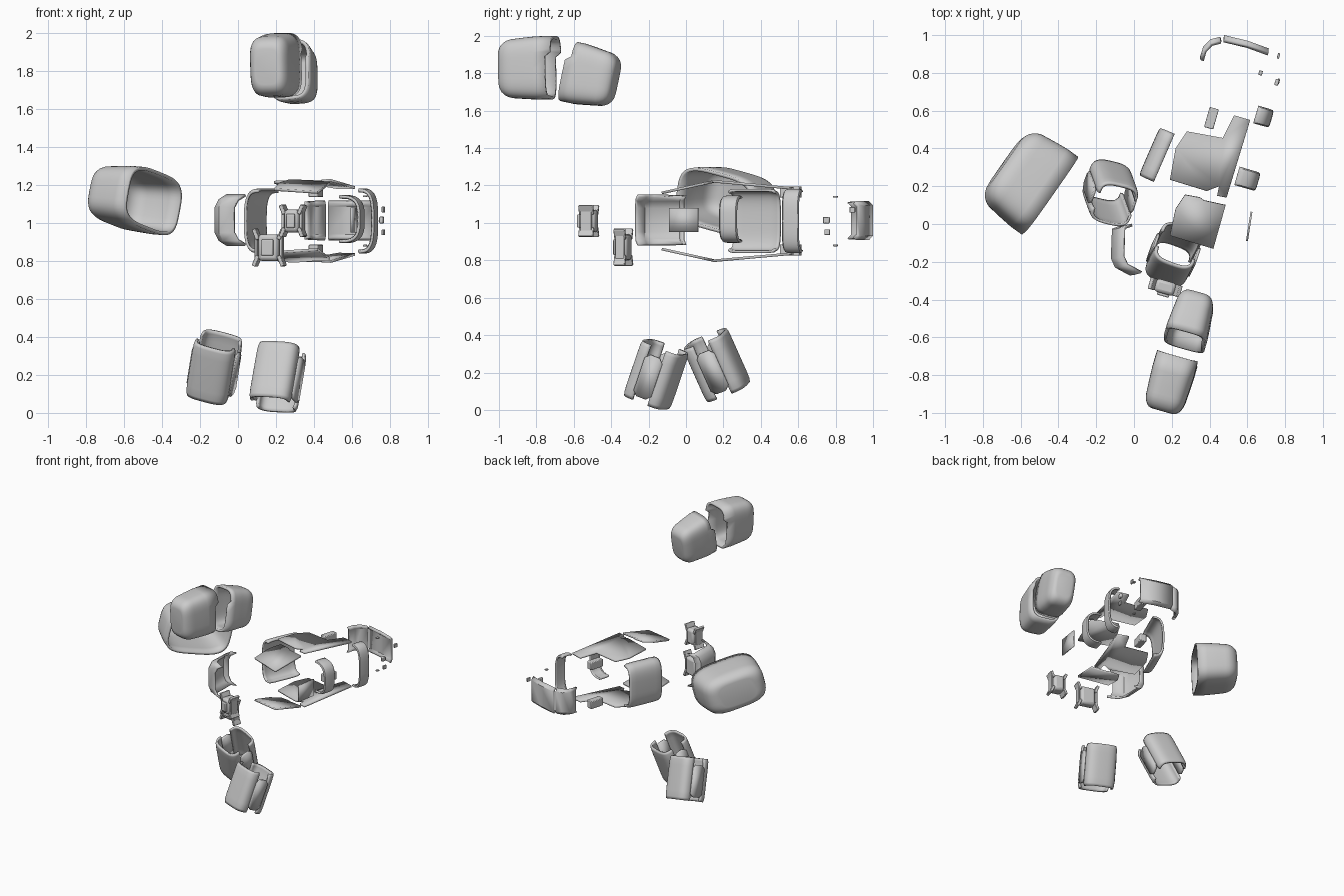
import bpy, bmesh, math
from mathutils import Vector, Matrix

if "Cube" in bpy.data.objects:
    bpy.data.objects.remove(bpy.data.objects["Cube"])

MID = 1.01  # height of the torso's mirror plane


def frame(loc, y, z):
    """Matrix with depth axis y and approximate height axis z."""
    y = Vector(y).normalized()
    x = y.cross(Vector(z)).normalized()
    z = x.cross(y)
    m = Matrix((x, y, z)).transposed().to_4x4()
    m.translation = loc
    return m


def make(name, verts, faces, m=None, thick=0.0, bevel=0.0):
    me = bpy.data.meshes.new(name)
    me.from_pydata([tuple(v) for v in verts], [], faces)
    bm = bmesh.new()
    bm.from_mesh(me)
    bmesh.ops.recalc_face_normals(bm, faces=bm.faces)
    bm.to_mesh(me)
    bm.free()
    ob = bpy.data.objects.new(name, me)
    bpy.context.collection.objects.link(ob)
    if m:
        ob.matrix_world = m
    if thick:
        s = ob.modifiers.new("thickness", 'SOLIDIFY')
        s.thickness, s.offset = thick, 0
    if bevel:
        b = ob.modifiers.new("bevel", 'BEVEL')
        b.width, b.segments = bevel, 2
    bpy.ops.object.select_all(action='DESELECT')
    bpy.context.view_layer.objects.active = ob
    ob.select_set(True)
    bpy.ops.object.shade_smooth_by_angle(angle=math.radians(35))
    return ob


def sup(t, a, b, n):
    c, s = math.cos(t), math.sin(t)
    return (a * math.copysign(abs(c) ** (2 / n), c), b * math.copysign(abs(s) ** (2 / n), s))


def cup(name, m, w, h, d, lip=0.0, taper=0.94, n=4.0, thick=0.018):
    """Rounded box shell, open at local y = 0."""
    N, verts, faces = 48, [], []
    prof = [(0, 1), (0.25, 1), (0.5, (1 + taper) / 2), (0.7, taper)]
    r = 0.3
    prof += [(0.7 + r * math.sin(a), taper - 0.36 * (1 - math.cos(a)))
             for a in (math.pi / 2 * k / 6 for k in range(1, 7))]
    for k, (y, s) in enumerate(prof):
        for i in range(N):
            x, z = sup(2 * math.pi * i / N, w / 2 * s, h / 2 * s, n)
            verts.append((x, y * d - (lip if k == 0 and z > h * 0.22 else 0), z))
    for k in range(len(prof) - 1):
        for i in range(N):
            j = (i + 1) % N
            faces.append((k * N + i, k * N + j, (k + 1) * N + j, (k + 1) * N + i))
    faces.append([(len(prof) - 1) * N + i for i in range(N)])
    return make(name, verts, faces, m, thick)


def arch(name, m, w, h, d, n=3.2, end=0.93, thick=0.014):
    """C-shaped strip bulging toward local -y, running along local z."""
    N, verts, faces = 25, [], []
    levels = [(-0.5, end), (-0.44, 0.985), (-0.3, 1), (0.3, 1), (0.44, 0.985), (0.5, end)]
    for z, s in levels:
        for i in range(N):
            x, y = sup(math.pi * i / (N - 1), w / 2 * s, -d * s, n)
            verts.append((x, y, z * h))
    for k in range(len(levels) - 1):
        for i in range(N - 1):
            a = k * N + i
            faces.append((a, a + 1, a + N + 1, a + N))
    return make(name, verts, faces, m, thick)


def wall(name, pts, levels, thick=0.016):
    """Upright plate along a plan path; levels are (z, dx, dy)."""
    n = len(pts)
    verts = [(x + dx, y + dy, z) for z, dx, dy in levels for x, y in pts]
    faces = [(k * n + i, k * n + i + 1, (k + 1) * n + i + 1, (k + 1) * n + i)
             for k in range(len(levels) - 1) for i in range(n - 1)]
    return make(name, verts, faces, None, thick)


def box(name, m, loc, size, bevel=0.005):
    bm = bmesh.new()
    bmesh.ops.create_cube(bm, size=1)
    vs = [Vector((v.co.x * size[0], v.co.y * size[1], v.co.z * size[2])) for v in bm.verts]
    fs = [[v.index for v in f.verts] for f in bm.faces]
    bm.free()
    return make(name, vs, fs, m @ Matrix.Translation(loc), 0, bevel)


# Large open shell on the left
cup("backpack_shell", frame((-0.445, 0.15, 1.115), (-0.807, 0.583, 0.066), (0.18, 0.14, 0.97)),
    0.48, 0.30, 0.29, n=3.6)

# Two helmet halves facing each other
cup("helmet_front", frame((0.225, -0.725, 1.83), (-0.27, -0.95, -0.03), (0, 0.1, 1)),
    0.21, 0.32, 0.265, lip=0.03)
cup("helmet_back", frame((0.265, -0.63, 1.81), (0.28, 0.96, -0.2), (-0.03, 0.15, 1)),
    0.205, 0.31, 0.26, lip=-0.03, taper=0.9)

# Lower legs: front and back shells with octagonal side plates
for side, c, y, z in (("left", (-0.125, 0.165, 0.24), (0.3, 0.87, 0.34), (0.16, -0.37, 0.93)),
                      ("right", (0.21, -0.16, 0.19), (0.3, 0.88, -0.35), (0.17, 0.34, 0.93))):
    m = frame(c, y, z)
    for part, s in (("front", 1), ("back", -1)):
        rot = Matrix.Rotation(0 if s == 1 else math.pi, 4, 'Z')
        arch(side + "_shin_" + part, m @ rot @ Matrix.Translation((0, -0.045, 0)),
             0.215, 0.31, 0.07)
    for s in (-1, 1):
        a, b, k = 0.052, 0.118, 0.025
        o = [(-a, -b + k), (-a + k, -b), (a - k, -b), (a, -b + k),
             (a, b - k), (a - k, b), (-a + k, b), (-a, b - k)]
        make(side + "_shin_side", [(s * 0.115, p, q - 0.01) for p, q in o],
             [list(range(8))], m, 0.014)

# Torso plates mirrored above and below
rear = [(0.28, 0.49), (0.47, 0.455), (0.53, 0.575), (0.615, 0.55), (0.49, 0.14), (0.44, 0.15),
        (0.45, 0.2), (0.385, 0.175), (0.19, 0.235), (0.22, 0.40)]
fore = [(0.27, 0.155), (0.35, 0.14), (0.37, 0.125), (0.485, 0.1), (0.42, -0.13), (0.19, -0.06), (0.22, 0.08)]
turn = Matrix.Rotation(math.radians(-16), 4, 'Z')
for label, s in (("upper", 1), ("lower", -1)):
    make(label + "_rear_plate", [(x, y, MID + s * (0.213 - 0.09 * (y - 0.14))) for x, y in rear],
         [list(range(len(rear)))], None, 0.014)
    make(label + "_front_plate", [(x, y, MID + s * (0.15 + 0.22 * (y + 0.13))) for x, y in fore],
         [list(range(len(fore)))], None, 0.014)
    box(label + "_clip", Matrix.Translation((0.41, 0.56, MID + s * 0.155)) @ turn, (0, 0, 0), (0.05, 0.11, 0.06))

# Curved torso shells
arch("left_torso_shell", frame((0.16, 0.35, MID), (0.92, -0.4, 0), (0.4, 0.92, 0)), 0.33, 0.27, 0.08)
arch("right_torso_shell", frame((0.545, 0.255, 1.02), (-0.96, 0.28, 0), (0.28, 0.96, 0)), 0.24, 0.09, 0.11)
arch("collar_shell", frame((0.645, 0.58, MID), (-0.96, 0.28, 0), (0.28, 0.96, 0)), 0.33, 0.085, 0.08)

# Small rectangular plate on the right
wall("side_badge_plate", [(0.598, -0.09), (0.622, 0.065)], [(0.95, 0, 0), (1.08, 0, 0)], 0.01)

# Forearm cover on the left
wall("forearm_cover", [(-0.07, -0.015), (-0.11, -0.03), (-0.115, -0.18), (-0.095, -0.225), (-0.02, -0.265)],
     [(0.885, 0.06, 0.01), (0.91, 0.02, 0), (0.95, 0, 0), (1.08, 0, 0), (1.12, 0.02, 0), (1.145, 0.06, 0.01)])

# Second cover in the plan view's lower centre, hanging from the forearm line
# Rear plate with its curved corner
end = [(0.915, 0, -0.02), (0.935, 0, 0), (1.09, 0, 0), (1.11, 0, -0.02)]
wall("rear_plate", [(0.475, 0.99), (0.6, 0.96), (0.71, 0.92)], end, 0.022)
wall("rear_corner", [(0.36, 0.885), (0.375, 0.935), (0.41, 0.97), (0.46, 0.982)], end, 0.02)

# Hands: palm block, finger knobs and flared guards
for name, c, w, d, h in (("left_hand", (0.29, -0.52, 1.01), 0.08, 0.09, 0.12),
                         ("right_hand", (0.165, -0.335, 0.87), 0.11, 0.07, 0.14)):
    m = Matrix.Translation(c) @ turn
    box(name + "_palm", m, (0, 0, 0), (w, d, h), 0.018)
    box(name + "_knuckles", m, (0, -d * 0.55, 0), (w * 0.6, 0.02, h * 0.6), 0.006)
    for sx in (-1, 1):
        box(name + "_guard", m, (sx * w * 0.62, 0, 0), (0.014, d * 0.7, h * 0.9), 0.004)
        for sz in (-1, 1):
            fin = m @ Matrix.Translation((sx * w * 0.62, 0, sz * h * 0.5)) @ Matrix.Rotation(sx * sz * 0.4, 4, 'Y')
            box(name + "_finger", fin, (0, 0, 0), (0.02, d * 0.9, h * 0.42), 0.004)

# Small loose fittings behind
box("fitting_centre", turn, (0.52, 0.93, 1.015), (0.02, 0.035, 0.035))
for s in (-1, 1):
    box("fitting_tip", Matrix.Translation((0.765, 0.89 if s > 0 else 0.755, MID + s * 0.06)) @ turn,
        (0, 0, 0), (0.012, 0.03, 0.03), 0.003)
    box("fitting_edge", Matrix.Translation((0.67, 0.8, MID + s * 0.13)) @ turn, (0, 0, 0), (0.02, 0.025, 0.01), 0.003)
